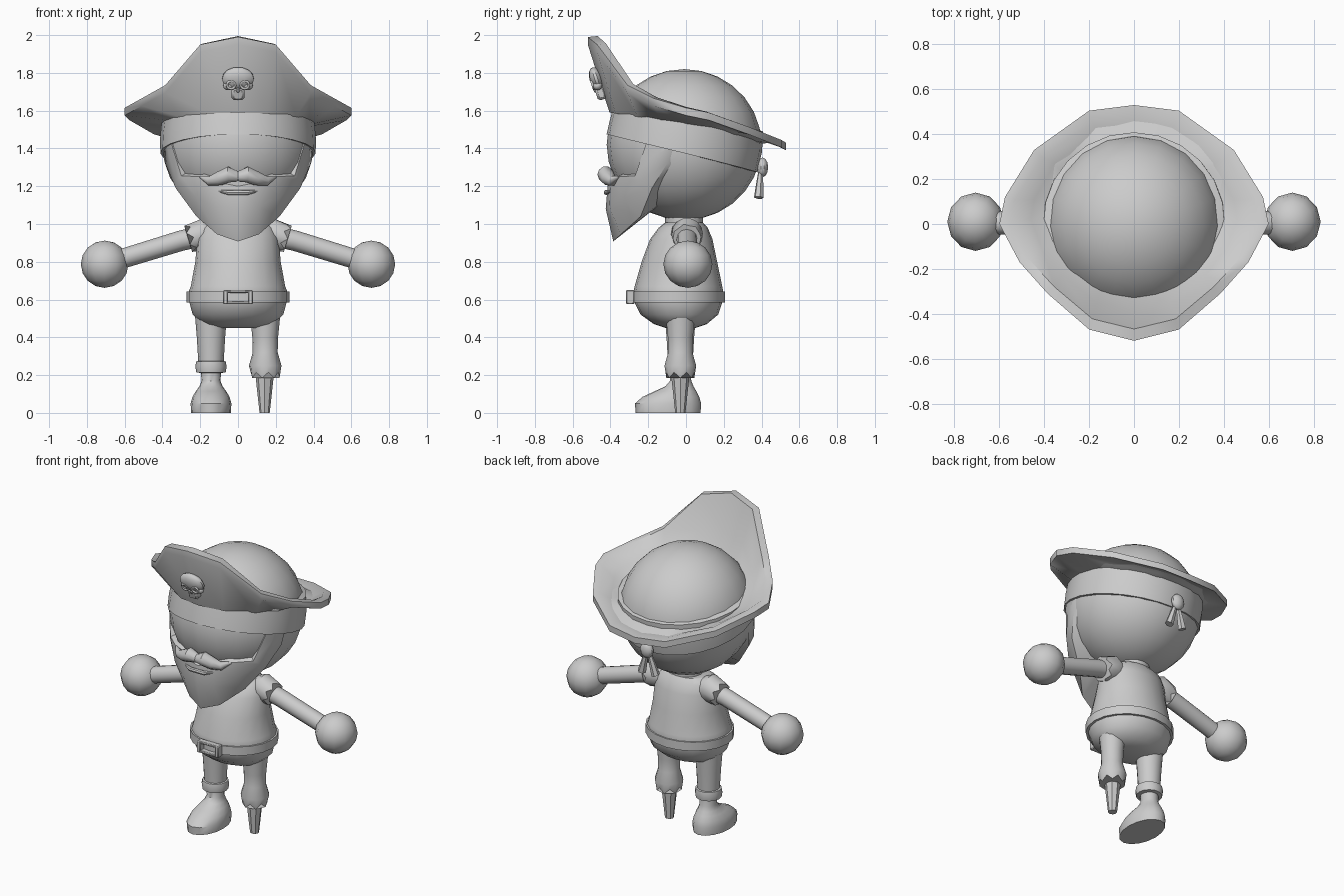
import bpy, bmesh, math
from mathutils import Vector, Matrix

if "Cube" in bpy.data.objects:
    bpy.data.objects.remove(bpy.data.objects["Cube"])

grey = bpy.data.materials.new("plain_grey")
grey.diffuse_color = (0.6, 0.6, 0.6, 1)
grey.use_nodes = True
grey.node_tree.nodes["Principled BSDF"].inputs["Base Color"].default_value = grey.diffuse_color


def finish(name, bm, angle=40):
    bmesh.ops.recalc_face_normals(bm, faces=bm.faces[:])
    me = bpy.data.meshes.new(name)
    bm.to_mesh(me)
    bm.free()
    me.materials.append(grey)
    me.polygons.foreach_set("use_smooth", [True] * len(me.polygons))
    me.set_sharp_from_angle(angle=math.radians(angle))
    ob = bpy.data.objects.new(name, me)
    bpy.context.collection.objects.link(ob)
    return ob


def loft(name, rings, wrap=True, closed=False, angle=40):
    """Skin a list of equal-length point rings; cap the ends unless closed."""
    bm = bmesh.new()
    rows = [[bm.verts.new(p) for p in r] for r in rings]
    n = len(rows[0])
    pairs = list(zip(rows, rows[1:])) + ([(rows[-1], rows[0])] if closed else [])
    for a, b in pairs:
        for i in range(n if wrap else n - 1):
            j = (i + 1) % n
            bm.faces.new((a[i], a[j], b[j], b[i]))
    if not closed:
        bm.faces.new(rows[0])
        bm.faces.new(rows[-1])
    return finish(name, bm, angle)


def stack(name, rows, cx=0.0, n=16, angle=40):
    """Upright body from rows of (z, x radius, y centre, y radius)."""
    ts = [2 * math.pi * i / n for i in range(n)]
    return loft(name, [[(cx + rx * math.cos(t), cy + ry * math.sin(t), z) for t in ts]
                       for z, rx, cy, ry in rows], angle=angle)


def tube(name, pts, radii, n=12, zig=0.0, angle=40):
    """Round tube along points; zig gives the last ring a torn edge."""
    pts = [Vector(p) for p in pts]
    rings = []
    for k, (p, r) in enumerate(zip(pts, radii)):
        d = (pts[min(k + 1, len(pts) - 1)] - pts[max(k - 1, 0)]).normalized()
        q = d.to_track_quat('Z', 'Y')
        last = k == len(pts) - 1
        rings.append([p + q @ Vector((r * math.cos(2 * math.pi * i / n),
                                      r * math.sin(2 * math.pi * i / n),
                                      zig * (i % 2) if last else 0)) for i in range(n)])
    return loft(name, rings, angle=angle)


def ball(name, loc, size, rot=None, u=16, v=12):
    bm = bmesh.new()
    bmesh.ops.create_uvsphere(bm, u_segments=u, v_segments=v, radius=1)
    bm.transform(Matrix.Translation(loc) @ (rot or Matrix()) @ Matrix.Diagonal((*size, 1)))
    return finish(name, bm)


def block(name, loc, size, rot=None, bevel=0.008):
    bm = bmesh.new()
    bmesh.ops.create_cube(bm, size=1)
    bm.transform(Matrix.Diagonal((*size, 1)))
    bmesh.ops.bevel(bm, geom=bm.edges[:], offset=bevel, segments=1, affect='EDGES')
    bm.transform(Matrix.Translation(loc) @ (rot or Matrix()))
    return finish(name, bm)


# Head and neck
HZ, HR = 1.42, 0.40
ball("head", (0, -0.01, HZ), (HR, 0.41, HR), u=20, v=14)
tube("neck", [(0, -0.01, 0.97), (0, -0.01, 1.08)], [0.1, 0.1], 16)


# Headscarf band, tilted down toward the back
def head_ring(z0, slope, extra, n=24):
    out = []
    for i in range(n):
        c, s = math.cos(2 * math.pi * i / n), math.sin(2 * math.pi * i / n)
        z = z0 - slope * 0.4 * s
        r = math.sqrt(HR ** 2 - (z - HZ) ** 2) + extra
        out.append((r * c, -0.01 + r * s, z))
    return out


loft("headscarf", [head_ring(1.375, 0.25, -0.03), head_ring(1.375, 0.25, 0.014),
                   head_ring(1.46, 0.2, 0.014), head_ring(1.55, 0.15, 0.025),
                   head_ring(1.57, 0.15, -0.03)])
ball("scarf_knot", (0, 0.405, 1.30), (0.045, 0.03, 0.052), u=10, v=6)
for s in (-1, 1):
    tube("scarf_tail", [(s * 0.01, 0.395, 1.28), (s * 0.03, 0.39, 1.21), (s * 0.05, 0.385, 1.14)],
         [0.012, 0.02, 0.026], 6)

# Hat brim: flared rim with a tall front flap
half = [(0, .53, 1.43), (.2, .505, 1.445), (.445, .33, 1.515), (.575, .12, 1.59), (.6, 0, 1.615),
        (.51, -.17, 1.665), (.385, -.31, 1.735), (.2, -.47, 1.95), (0, -.52, 1.99)]
rim = [Vector(p) for p in half] + [Vector((-x, y, z)) for x, y, z in half[-2:0:-1]]
base, contact = [], []
for p in rim:
    t = math.atan2(p.y, p.x)
    c, s = math.cos(t), math.sin(t)
    base.append(Vector((0.395 * c, -0.005 + 0.4 * s, 1.53 - 0.06 * s)))
    y = 0.04 + 0.345 * s
    contact.append(Vector((0.365 * c, y, 1.54 - 0.3 * y)))
rim_low = [p - Vector((0, 0, 0.04)) for p in rim]
rim_in = [Vector((p.x * 0.925, p.y * 0.9, p.z + 0.005)) for p in rim]
trough = [a.lerp(b, 0.5) - Vector((0, 0, 0.12 * abs(b.z - a.z))) for a, b in zip(contact, rim_in)]
loft("hat_brim", [base, rim_low, rim, rim_in, trough, contact], closed=True, angle=50)

# Skull emblem leaning with the flap
tilt = Matrix.Rotation(math.radians(18), 4, 'X')


def on_flap(x, y, z):
    return Vector((0, -0.468, 1.745)) + tilt.to_3x3() @ Vector((x, y, z))


ball("skull_cranium", on_flap(0, 0, 0.025), (0.086, 0.035, 0.064), tilt, 14, 8)
block("skull_jaw", on_flap(0, 0, -0.055), (0.068, 0.05, 0.07), tilt, 0.012)
block("skull_nose", on_flap(0, -0.026, -0.03), (0.016, 0.012, 0.024), tilt, 0.004)
for s in (-1, 1):
    ball("skull_cheek", on_flap(s * 0.05, -0.005, -0.012), (0.03, 0.026, 0.024), tilt, 10, 6)
    bpy.ops.mesh.primitive_torus_add(major_segments=12, minor_segments=6, major_radius=0.022,
                                     minor_radius=0.007, location=on_flap(s * 0.036, -0.028, 0),
                                     rotation=(math.radians(108), 0, 0))
    ring = bpy.context.object
    ring.name = "skull_eye_socket"
    ring.data.materials.append(grey)
    bpy.ops.object.shade_smooth()

# Beard: columns of (top, middle, bottom, back) from chin to temple
cols = [((0, -.415, 1.2), (0, -.425, 1.08), (0, -.385, .908), (0, -.2, 1.06)),
        ((.1, -.4, 1.22), (.11, -.405, 1.09), (.11, -.345, .945), (.09, -.18, 1.07)),
        ((.19, -.365, 1.25), (.22, -.34, 1.14), (.22, -.24, 1.04), (.17, -.13, 1.11)),
        ((.30, -.27, 1.255), (.325, -.24, 1.23), (.33, -.18, 1.19), (.26, -.1, 1.2)),
        ((.345, -.22, 1.4), (.365, -.175, 1.36), (.385, -.1, 1.32), (.36, -.04, 1.32)),
        ((.36, -.2, 1.46), (.38, -.14, 1.46), (.395, -.06, 1.44), (.37, -.03, 1.44))]
centre = Vector((0, -0.01, HZ))
right = []
for col in cols:
    pts = [Vector(p) for p in col]
    right.append([centre.lerp(pts[0], 0.82)] + pts)
left = [[Vector((-p.x, p.y, p.z)) for p in r] for r in right[:0:-1]]
loft("beard", left + right, angle=50)

# Moustache and lower lip
for s in (-1, 1):
    tube("moustache", [(0, -.42, 1.25), (s * .05, -.425, 1.262), (s * .10, -.41, 1.24),
                       (s * .15, -.39, 1.228), (s * .2, -.355, 1.25)],
         [0.028, 0.044, 0.038, 0.026, 0.006], 10)
tube("lower_lip", [(-.1, -.4, 1.175), (-.05, -.422, 1.167), (.05, -.422, 1.167), (.1, -.4, 1.175)],
     [0.006, 0.014, 0.014, 0.006], 8)

# Shirt and trouser seat
stack("torso", [(.45, .12, -.03, .08), (.47, .19, -.03, .14), (.52, .24, -.035, .205),
                (.58, .256, -.04, .23), (.64, .262, -.04, .238), (.67, .25, -.04, .232),
                (.80, .226, -.035, .2), (.92, .216, -.025, .165), (.98, .195, -.015, .13),
                (1.008, .15, -.01, .1)], n=20)

# Belt and buckle
stack("belt", [(.585, .25, -.04, .22), (.585, .272, -.04, .246),
               (.642, .272, -.04, .246), (.642, .25, -.04, .22)], n=20)
for s in (-1, 1):
    block("buckle_side", (s * 0.066, -0.295, 0.613), (0.026, 0.045, 0.075), bevel=0.005)
    block("buckle_bar", (0, -0.295, 0.613 + s * 0.03), (0.15, 0.04, 0.015), bevel=0.004)

# Arms, torn sleeves and round hands
for s in (-1, 1):
    tube("arm", [(s * .15, 0.005, .945), (s * .3, 0.005, .912), (s * .64, 0.005, .808)],
         [0.055, 0.054, 0.052], 12)
    tube("sleeve", [(s * .12, 0.005, .94), (s * .18, 0.005, .947), (s * .235, 0.005, .93)],
         [0.06, 0.085, 0.074], 14, zig=0.03)
    ball("hand", (s * .706, 0.01, .787), (0.126, 0.13, 0.125), u=12, v=8)

# Booted leg: thigh, cuff, boot
X, Y = -0.143, -0.03
tube("left_leg", [(X, Y, z) for z in (.52, .4, .25)], [0.085, 0.075, 0.066], 14)
stack("trouser_cuff", [(.212, .06, Y, .06), (.215, .078, Y, .078), (.245, .083, Y, .083),
                       (.272, .078, Y, .078), (.276, .06, Y, .06)], X, 14)
stack("boot", [(0, .105, -.095, .172), (.05, .108, -.095, .175), (.085, .098, -.08, .15),
               (.115, .08, -.055, .11), (.14, .062, -.035, .075), (.17, .05, -.028, .056),
               (.23, .055, -.03, .055)], X)

# Peg leg with torn trouser end
X = 0.144
tube("right_leg", [(X, Y, z) for z in (.52, .4, .32, .25, .215)],
     [0.08, 0.068, 0.066, 0.086, 0.076], 14, zig=0.03)
tube("peg", [(X - .003, Y, .23), (X - .003, Y, 0)], [0.052, 0.027], 8, angle=30)
